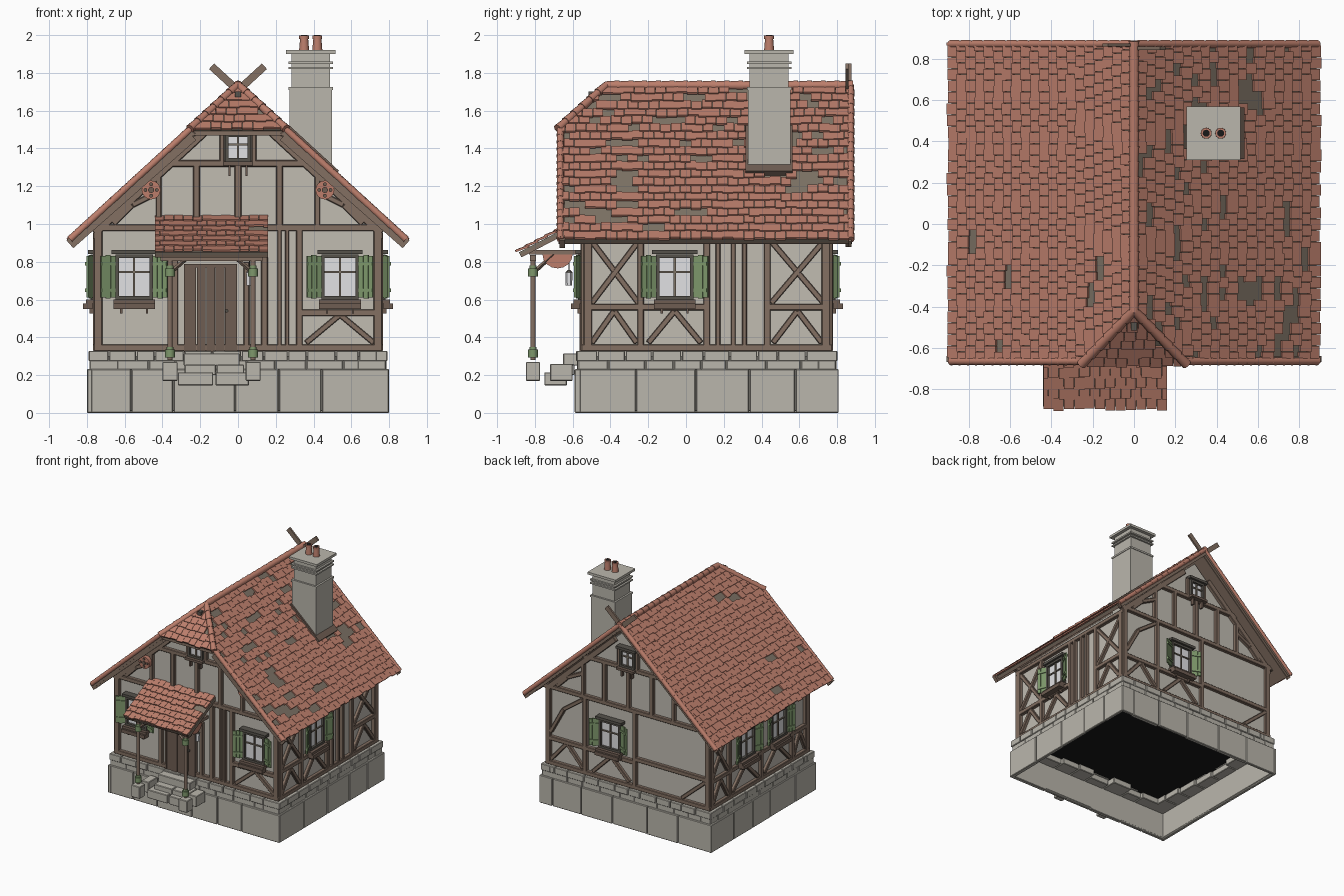
import bpy, bmesh, math, random
from mathutils import Matrix, Vector

random.seed(4)
cube = bpy.data.objects.get("Cube")
if cube:
    bpy.data.objects.remove(cube)

# Colours, given as display values and stored linear
PALETTE = {
    "stone": (.725, .71, .67), "plaster": (.75, .73, .69), "timber": (.51, .435, .385),
    "dark_wood": (.43, .365, .325), "clay_tile": (.73, .49, .42), "batten": (.49, .45, .40),
    "green_paint": (.49, .59, .42), "glass": (.88, .88, .89), "iron": (.34, .325, .30),
    "shadow": (.12, .12, .12)}
MATS = {}
for label, rgb in PALETTE.items():
    m = bpy.data.materials.new(label)
    m.use_nodes = True
    col = tuple(c ** 2.2 for c in rgb) + (1,)
    m.diffuse_color = col
    m.node_tree.nodes["Principled BSDF"].inputs["Base Color"].default_value = col
    MATS[label] = m

PARTS = {}


def part(name, mat):
    return PARTS.setdefault(name, (bmesh.new(), mat))[0]


def frame(o, u, n, w):
    cols = [Vector(c).normalized() for c in (u, n, w)]
    m = Matrix(cols).transposed().to_4x4()
    m.translation = o
    return m


def box(bm, c, size, m=Matrix(), rot=Matrix()):
    bmesh.ops.create_cube(bm, size=1, matrix=m @ Matrix.Translation(c) @ rot @ Matrix.Diagonal((*size, 1)))


def rod(bm, p, q, r, r2=None, seg=10):
    p, q = Vector(p), Vector(q)
    turn = (q - p).to_track_quat('Z', 'Y').to_matrix().to_4x4()
    bmesh.ops.create_cone(bm, cap_ends=True, segments=seg, radius1=r, radius2=r if r2 is None else r2,
                          depth=(q - p).length, matrix=Matrix.Translation((p + q) / 2) @ turn)


def hull(bm, pts):
    bmesh.ops.convex_hull(bm, input=[bm.verts.new(p) for p in pts])


# Wall frames: along the wall, outward, up
X, Y, Z = Vector((1, 0, 0)), Vector((0, 1, 0)), Vector((0, 0, 1))
FRONT, BACK = frame((0, -.54, 0), X, -Y, Z), frame((0, .76, 0), X, Y, Z)
RIGHT, LEFT = frame((.75, 0, 0), Y, X, Z), frame((-.75, 0, 0), Y, -X, Z)


def beam(wall, a, b, w=.035, d=.035, n=0, name="timber_frame", mat="timber"):
    (s0, z0), (s1, z1) = a, b
    rot = Matrix.Rotation(-math.atan2(z1 - z0, s1 - s0), 4, 'Y')
    box(part(name, mat), ((s0 + s1) / 2, n, (z0 + z1) / 2), (math.hypot(s1 - s0, z1 - z0), d, w), wall, rot)


def posts(wall, xs, z0, z1, w=.035):
    for s in xs:
        beam(wall, (s, z0), (s, z1), w)


def rails(wall, s0, s1, zs):
    for z in zs:
        beam(wall, (s0, z), (s1, z))


def cross(wall, s0, s1, z0=.58, z1=.91):
    beam(wall, (s0, z0), (s1, z1), .03, .028)
    beam(wall, (s0, z1), (s1, z0), .03, .026)


def chevron(wall, s, half, z0=.37, z1=.54):
    for k in (-1, 1):
        beam(wall, (s, z1), (s + k * half, z0), .03, .028)


def window(wall, s, z, w=.18, h=.22, shutters=True):
    box(part("window_glass", "glass"), (s, 0, z), (w, .02, h), wall)
    fr = part("window_frames", "iron")
    for k in (-1, 1):
        box(fr, (s + k * w / 2, .008, z), (.018, .045, h + .018), wall)
        box(fr, (s, .008, z + k * h / 2), (w, .045, .018), wall)
    bars = part("window_bars", "batten")
    box(bars, (s, .01, z), (.012, .02, h), wall)
    box(bars, (s, .009, z + h * .12), (w, .02, .01), wall)
    box(fr, (s, .015, z + h / 2 + .022), (w + .06, .06, .022), wall)
    trim = part("window_sills", "dark_wood")
    box(trim, (s, .02, z - h / 2 - .02), (w + .04, .07, .02), wall)
    for k in (-1, 1):
        box(trim, (s + k * w * .38, .02, z - h / 2 - .055), (.012, .03, .06), wall)
    if not shutters:
        return
    box(trim, (s, .045, z - h / 2 - .045), (w + .04, .05, .03), wall)
    # Shutters hang half open on the frame
    green = part("shutters", "green_paint")
    for k in (-1, 1):
        hinge = wall @ Matrix.Translation((s + k * (w / 2 + .01), .014, z)) @ Matrix.Rotation(k * .42, 4, 'Z')
        for i in range(3):
            box(green, (k * (.014 + i * .028), 0, 0), (.026, .012, h + .01 * (i % 2)), hinge)
        for dz in (-.07, .07):
            box(green, (k * .043, .008, dz), (.078, .01, .018), hinge)


# Stone base: thin facing blocks below, two rows of deep small stones above
def course(name, z0, z1, wide, out, deep):
    for wall, a, b in ((FRONT, -.75, .75), (BACK, -.75, .75), (RIGHT, -.54, .76), (LEFT, -.54, .76)):
        s, end = a - out, b + out
        while s < end - .01:
            w = min(wide * random.uniform(.75, 1.25), end - s)
            w = end - s if end - s - w < wide * .4 else w
            o, d = out + random.uniform(-.006, 0), deep * random.uniform(.7, 1.2)
            box(part(name, "stone"), (s + w / 2, o - d / 2, (z0 + z1) / 2), (w - .005, d, z1 - z0), wall)
            s += w


course("foundation_blocks", 0, .232, .27, .05, .03)
course("foundation_middle_course", .228, .278, .17, .036, .13)
course("foundation_top_course", .274, .328, .13, .042, .1)
for wall, a, b in ((FRONT, -.77, .77), (BACK, -.77, .77), (RIGHT, -.56, .78), (LEFT, -.56, .78)):
    box(part("foundation_core", "stone"), ((a + b) / 2, .022, .155), (b - a, .01, .29), wall)
box(part("cellar_ceiling", "shadow"), (0, .11, .29), (1.46, 1.27, .02))

# Plastered house body with a clipped front gable
hull(part("house_body", "plaster"),
     [(x, y, z) for x in (-.74, .74) for y in (-.53, .75) for z in (.3, .98)]
     + [(0, .75, 1.66), (0, -.42, 1.66), (-.12, -.53, 1.55), (.12, -.53, 1.55)])

# Framing shared by both gable walls
for wall in (FRONT, BACK):
    rails(wall, -.765, .765, (.345,))
    rails(wall, -.8, .8, (.98,))
    rails(wall, -.42, .42, (1.32,))
    posts(wall, (-.74, .74), .33, 1, .045)
    posts(wall, (-.22, .22, 0), .98, 1.32)
    posts(wall, (-.085, .085), 1.32, 1.49, .025)
    for k in (-1, 1):
        beam(wall, (k * .76, .95), (k * .12, 1.54), .045)
        beam(wall, (k * .66, 1), (k * .56, 1.1), .03)
        beam(wall, (k * .56, 1.1), (k * .42, 1.17), .03)
        beam(wall, (k * .42, .98), (k * .42, 1.26), .03)
    window(wall, 0, 1.405, .12, .13, False)

# Front wall
posts(FRONT, (-.335, .14, .325), .33, .98)
posts(FRONT, (.22, .26), .33, .98, .022)
rails(FRONT, .33, .74, (.53,))
chevron(FRONT, .54, .18, .37, .52)
for s in (-.55, .54):
    window(FRONT, s, .72)

# Back wall
posts(BACK, (-.06, .4), .33, .98)
rails(BACK, -.06, .74, (.55,))
rails(BACK, -.74, -.06, (.58,))
chevron(BACK, .16, .17)
chevron(BACK, .57, .15)
beam(BACK, (-.72, .56), (-.5, .37), .03)
beam(BACK, (.72, .6), (.6, .82), .03)
beam(BACK, (.6, .82), (.42, .95), .03)
window(BACK, .16, .72)

# Side walls
for wall in (RIGHT, LEFT):
    rails(wall, -.555, .775, (.345, .94))
    posts(wall, (-.52, .74), .33, .95, .045)
posts(RIGHT, (-.24, .11, .43), .33, .93)
posts(RIGHT, (.17, .25, .31), .33, .93, .025)
rails(RIGHT, -.54, .11, (.56,))
rails(RIGHT, .43, .76, (.56,))
cross(RIGHT, -.5, -.25)
cross(RIGHT, .45, .73)
for s, half in ((-.38, .12), (-.06, .14), (.59, .13)):
    chevron(RIGHT, s, half)
window(RIGHT, -.06, .72)
posts(LEFT, (-.33, .08, .5), .33, .93)
rails(LEFT, -.54, .76, (.56,))
cross(LEFT, .52, .73)
for s, half in ((-.43, .08), (-.13, .17), (.29, .17), (.62, .1)):
    chevron(LEFT, s, half)
for s in (-.13, .29):
    window(LEFT, s, .72)


# Roofs: a slab and soffit with overlapping tiles, frame axes run along, down, outward
def tiled_roof(name, m, poly, tile_w, rows, gap):
    for layer, mat, top, low in (("_slab", "batten", 0, -.015), ("_soffit", "timber", -.015, -.03)):
        hull(part(name + layer, mat), [m @ Vector((u, v, n)) for u, v in poly for n in (top, low)])
    bm = part(name + "_tiles", "clay_tile")
    length = max(v for u, v in poly)
    h = length / rows
    for r in range(rows):
        mid = (r + .5) * h
        us = [a[0] + (b[0] - a[0]) * (mid - a[1]) / (b[1] - a[1])
              for a, b in zip(poly, poly[1:] + poly[:1]) if (a[1] - mid) * (b[1] - mid) < 0]
        lo, hi = min(us), max(us)
        u, run = lo - tile_w * (r % 2) / 2, 0
        while u < hi - .004:
            a, b = max(u, lo), min(u + tile_w, hi)
            u += tile_w
            run = random.choice((1, 1, 2, 2, 3)) if run <= 0 and random.random() < gap else run - 1
            if (run > 0 and r < rows - 1) or b - a < .008:
                continue
            box(bm, ((a + b) / 2, mid + random.uniform(-.003, .01), .01),
                (b - a - .002, h * 1.15, .012), m, Matrix.Rotation(.12, 4, 'X'))


RUN, DROP, TOP = .885, .81, 1.727
L = math.hypot(RUN, DROP)
hip_v = .25 / RUN * L
hip_z = TOP - .25 / RUN * DROP
for k, side, gap in ((1, "left", .1), (-1, "right", .006)):
    m = frame((0, 0, TOP), Y, (k * RUN, 0, -DROP), (k * DROP, 0, RUN))
    tiled_roof("main_roof_" + side, m, [(-.42, 0), (.88, 0), (.88, L), (-.675, L), (-.675, hip_v)], .056, 20, gap)
    # Verge and hip capping, barge boards and crossed horns
    cap = part("roof_capping", "clay_tile")
    for y, x0 in ((-.665, .25), (.872, 0)):
        for i in range(16):
            a, b = [x0 + (RUN - x0) * j / 16 for j in (i, i + 1.1)]
            rod(cap, (k * a, y, TOP + .005 - a * DROP / RUN), (k * b, y, TOP + .005 - b * DROP / RUN), .018, .02, 8)
    for i in range(6):
        p, q = [Vector((0, -.42, TOP + .01)).lerp(Vector((k * .25, -.675, hip_z + .01)), j / 6) for j in (i, i + 1.1)]
        rod(cap, p, q, .02, .025, 8)
    beam(FRONT, (k * .89, .893), (k * .24, 1.465), .055, .03, .115, "barge_boards")
    beam(BACK, (k * .89, .893), (k * -.14, 1.835), .04, .015, .1 + k * .008, "barge_boards")
    # Carved round gable ornaments
    rod(part("gable_rosettes", "clay_tile"), (k * .46, -.53, 1.18), (k * .46, -.59, 1.18), .05, seg=16)
    for r, (dx, dz) in ((.016, (0, 0)), (.01, (.03, 0)), (.01, (-.03, 0)), (.01, (0, .03)), (.01, (0, -.03))):
        rod(part("rosette_studs", "dark_wood"), (k * .46 + dx, -.58, 1.18 + dz), (k * .46 + dx, -.598, 1.18 + dz), r)
fall = TOP - hip_z
hip_len = math.hypot(.255, fall)
tiled_roof("hip_roof", frame((0, -.42, TOP), X, (0, -.255, -fall), (0, -fall, .255)),
           [(0, 0), (.25, hip_len), (-.25, hip_len)], .056, 6, .02)
beam(FRONT, (-.27, hip_z - .015), (.27, hip_z - .015), .03, .03, .115, "barge_boards")
for i in range(18):
    y = -.43 + i * 1.31 / 18
    rod(part("ridge_tiles", "clay_tile"), (0, y, TOP + .006), (0, y + .078, TOP + .006), .022, .027, 10)
box(part("hip_hook", "iron"), (0, -.49, TOP - .04), (.03, .05, .03))

# Chimney
slope = Matrix.Rotation(math.atan2(DROP, RUN), 4, 'Y')
box(part("chimney_flashing", "dark_wood"), (.385, .44, TOP + .01 - .385 * DROP / RUN), (.36, .25, .05), rot=slope)
stack = part("chimney_stack", "stone")
for z0, z1, w in ((1.15, 1.71, .225), (1.71, 1.725, .235), (1.725, 1.9, .205), (1.82, 1.832, .235),
                  (1.848, 1.86, .235), (1.9, 1.92, .26)):
    box(stack, (.385, .44, (z0 + z1) / 2), (w, w, z1 - z0))
pots = part("chimney_pots", "clay_tile")
for x in (.35, .42):
    rod(pots, (x, .44, 1.915), (x, .44, 1.985), .027, .021, 16)
    rod(pots, (x, .44, 1.98), (x, .44, 1.999), .026, seg=16)
    rod(part("chimney_pot_openings", "shadow"), (x, .44, 1.99), (x, .44, 2), .017, seg=16)

# Door
for i in range(5):
    box(part("door_planks", "dark_wood"), (-.245 + i * .05, .006 + .004 * (i % 2), .545), (.046, .03, .45), FRONT)
for a, b in (((-.277, .32), (-.277, .785)), ((-.013, .32), (-.013, .785)), ((-.285, .78), (-.005, .78))):
    beam(FRONT, a, b, .018, .045, 0, "door_frame", "dark_wood")
posts(FRONT, (.045,), .33, .8, .03)
rod(part("door_handle", "iron"), (-.06, -.545, .54), (-.06, -.575, .54), .009)

# Porch with its roof, posts and lantern
tiled_roof("porch_roof", frame((-.14, -.53, 1.035), X, (0, -.355, -.185), (0, -.185, .355)),
           [(-.3, 0), (.3, 0), (.3, .4), (-.3, .4)], .05, 7, .01)
wood = part("porch_beams", "timber")
box(wood, (-.14, -.81, .82), (.54, .03, .03))
box(wood, (-.14, -.55, 1.0), (.58, .03, .05))
for x in (-.36, .08):
    rod(part("porch_posts", "timber"), (x, -.81, .28), (x, -.81, .82), .014)
    for z in (.3, .73):
        collar = part("porch_post_collars", "green_paint")
        rod(collar, (x, -.81, z - .008), (x, -.81, z + .035), .026, seg=12)
        rod(collar, (x, -.81, z + .035), (x, -.81, z + .05), .018, seg=12)
    box(wood, (x, -.68, .85), (.03, .3, .025))
    rod(wood, (x, -.81, .74), (x, -.7, .84), .011, seg=4)
    inward = .09 if x < 0 else -.09
    rod(wood, (x, -.81, .74), (x + inward, -.81, .82), .011, seg=4)
    # Half-round carved panel under each side
    hull(part("porch_side_panels", "clay_tile"),
         [(x + d, -.68 + .08 * math.cos(t), .84 - .075 * math.sin(t))
          for d in (-.008, .008) for t in [math.pi * i / 8 for i in range(9)]])
    box(part("porch_footings", "stone"), (x, -.81, .22), (.08, .075, .1))
rod(part("lantern_metal", "iron"), (.06, -.62, .75), (.06, -.62, .84), .003, seg=6)
rod(part("lantern_metal", "iron"), (.06, -.62, .742), (.06, -.62, .757), .021, .006, 6)
rod(part("lantern_glass", "glass"), (.06, -.62, .675), (.06, -.62, .742), .017, .019, 6)

# Entrance steps
for x, w, y, z0, z1 in ((-.225, .19, -.69, .145, .215), (-.03, .18, -.69, .145, .215), (-.36, .07, -.66, .17, .26),
                        (.08, .08, -.66, .17, .26), (-.2, .17, -.65, .2, .255), (-.04, .15, -.65, .2, .255),
                        (-.14, .3, -.59, .25, .315)):
    box(part("entrance_steps", "stone"), (x, y, (z0 + z1) / 2), (w - .004, .12, z1 - z0))

# Turn every part into an object, with softened stone and wood edges
ROUND = ("roof_capping", "ridge_tiles", "chimney_pots", "porch_posts", "porch_post_collars", "gable_rosettes")
for name, (bm, mat) in PARTS.items():
    bmesh.ops.recalc_face_normals(bm, faces=bm.faces)
    me = bpy.data.meshes.new(name)
    bm.to_mesh(me)
    bm.free()
    me.materials.append(MATS[mat])
    ob = bpy.data.objects.new(name, me)
    bpy.context.collection.objects.link(ob)
    if name.startswith(("foundation", "entrance", "porch_foot", "timber_frame")):
        bev = ob.modifiers.new("soft_edges", 'BEVEL')
        bev.width, bev.segments = .004, 1
    if name in ROUND:
        bpy.ops.object.select_all(action='DESELECT')
        ob.select_set(True)
        bpy.context.view_layer.objects.active = ob
        bpy.ops.object.shade_smooth_by_angle(angle=math.radians(50))
